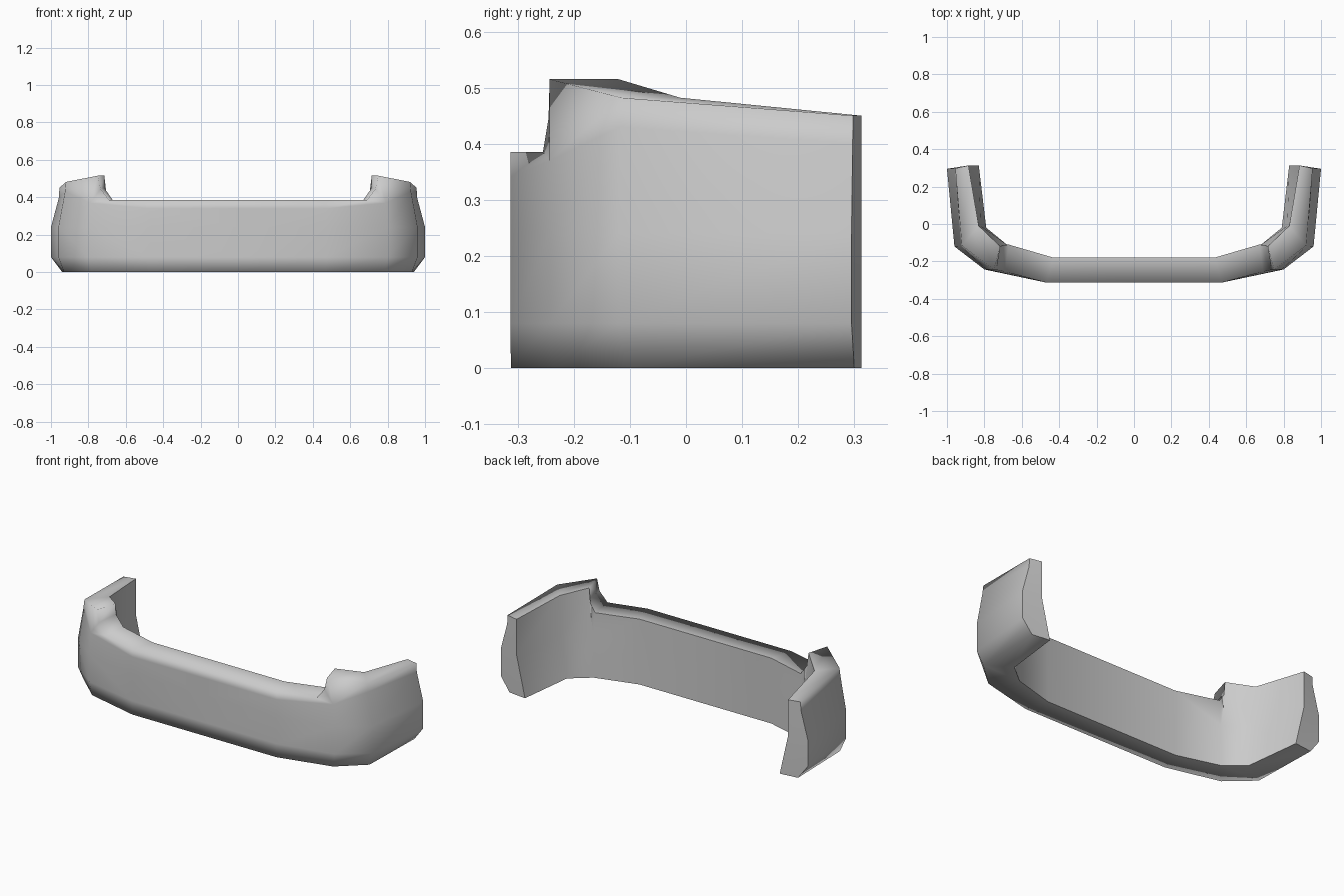
import bpy, bmesh

if "Cube" in bpy.data.objects:
    bpy.data.objects.remove(bpy.data.objects["Cube"])

# Closed cross-sections of the right half, from centre to wheel-side end.
# Each: inner bottom, outer bottom, low side, mid side, shoulder, top edge, inner top, inner middle
def front(x, xi):
    return [(xi, -.18, 0), (x, -.312, 0), (x, -.313, .08), (x, -.313, .24),
            (x, -.313, .34), (x, -.313, .385), (xi, -.18, .385), (xi, -.18, .24)]

corner_low = [(.68, -.11, 0), (.785, -.235, 0), (.80, -.243, .08), (.80, -.243, .24),
              (.79, -.243, .37)]
corner_in = (.68, -.11, .24)
sections = [
    front(0, 0),
    front(.47, .43),
    # front corner: base, middle and top of the raised step
    corner_low + [(.69, -.255, .385), (.67, -.11, .385), corner_in],
    corner_low + [(.735, -.245, .445), (.715, -.115, .45), corner_in],
    corner_low + [(.75, -.243, .515), (.715, -.12, .515), corner_in],
    # side bend
    [(.79, -.02, 0), (.93, -.105, 0), (.96, -.12, .08), (.96, -.12, .24),
     (.925, -.118, .43), (.92, -.115, .482), (.83, -.01, .482), (.82, -.01, .24)],
    # rear end of the side
    [(.83, .313, 0), (.94, .30, 0), (1, .295, .08), (1, .295, .24),
     (.957, .297, .40), (.955, .298, .45), (.885, .313, .45), (.885, .313, .24)],
]

# Skin the sections into a closed bar, dropping repeated corners
bm = bmesh.new()
cache = {}

def vert(p):
    if p not in cache:
        cache[p] = bm.verts.new(p)
    return cache[p]

def face(points, group):
    corners = list(dict.fromkeys(points))
    if len(corners) > 2:
        f = bm.faces.new([vert(p) for p in corners])
        f.smooth = True
        groups[f] = group

groups = {}
n = 8
for a, b in zip(sections, sections[1:]):
    for i in range(n):
        j = (i + 1) % n
        face([a[i], b[i], b[j], a[j]], "outer" if i < 6 else "inner")

# End cap, as strips between the outer and inner edges
e = sections[-1]
face([e[0], e[1], e[2]], "cap")
face([e[0], e[2], e[3], e[7]], "cap")
face([e[7], e[3], e[4], e[6]], "cap")
face([e[6], e[4], e[5]], "cap")

# Hard edges around the flat inner wall and the end cap
for edge in bm.edges:
    if len({groups[f] for f in edge.link_faces}) > 1:
        edge.smooth = False

me = bpy.data.meshes.new("bumper")
bm.to_mesh(me)
bm.free()
bumper = bpy.data.objects.new("bumper", me)
bpy.context.collection.objects.link(bumper)

# Left half
mirror = bumper.modifiers.new("mirror", 'MIRROR')
mirror.use_axis[0] = True
mirror.use_clip = True
mirror.merge_threshold = .001
